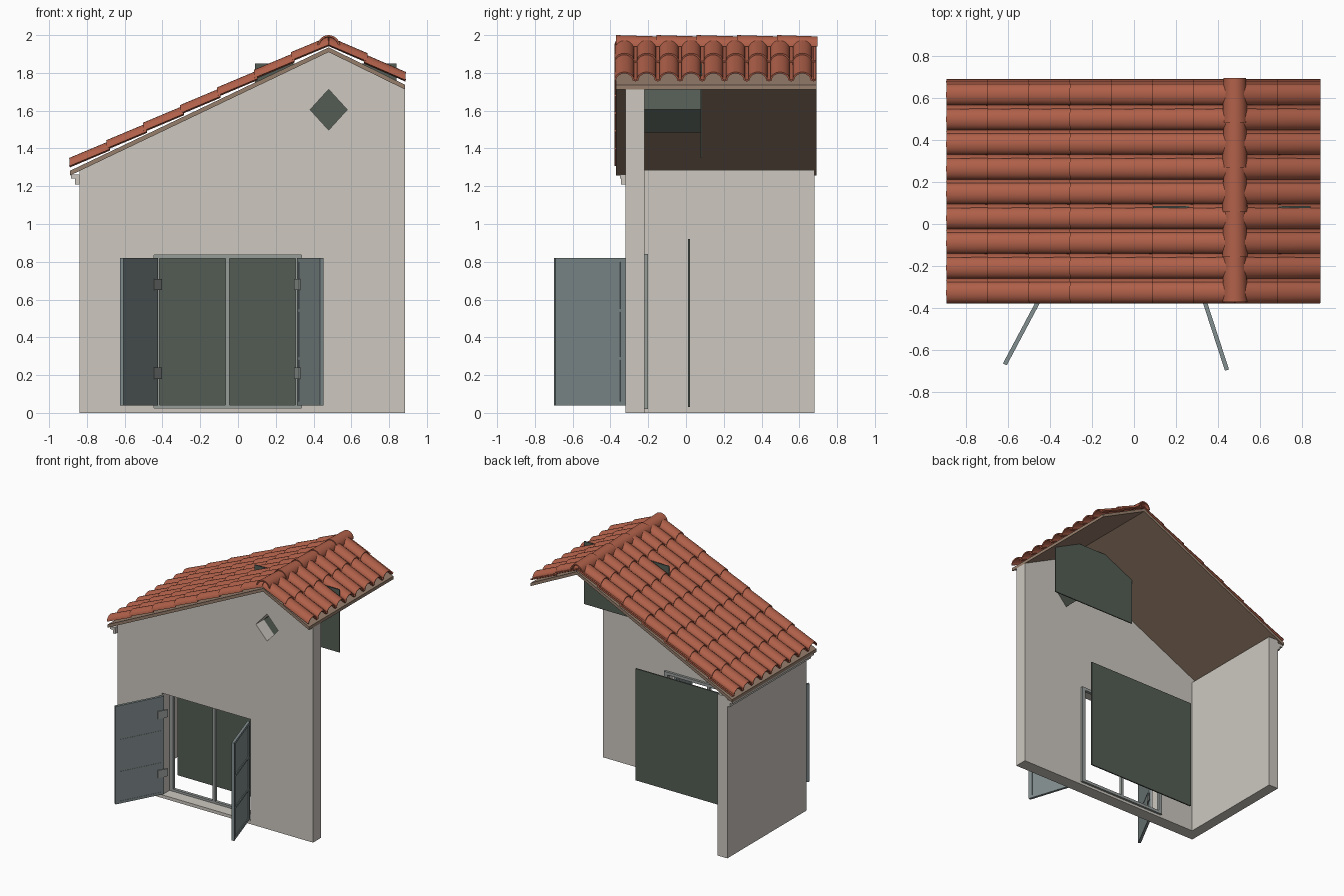
import bpy, bmesh, math
from mathutils import Matrix, Vector

cube = bpy.data.objects.get("Cube")
if cube:
    bpy.data.objects.remove(cube, do_unlink=True)


def material(name, rgb):
    """Flat colour from 0-255 screen values."""
    lin = [((c / 255 + 0.055) / 1.055) ** 2.4 for c in rgb] + [1]
    m = bpy.data.materials.new(name)
    m.diffuse_color = lin
    m.use_nodes = True
    m.node_tree.nodes["Principled BSDF"].inputs["Base Color"].default_value = lin
    return m


PLASTER = material("plaster", (205, 200, 192))
TIMBER = material("roof timber", (150, 126, 108))
TILE = material("terracotta", (176, 96, 73))
DARK = material("dark green", (84, 92, 84))
SHUTTER = material("blue grey paint", (130, 142, 143))
FRAME = material("grey frame paint", (152, 158, 154))


def finish(bm, name, mat, normals=True):
    if normals:
        bmesh.ops.recalc_face_normals(bm, faces=bm.faces)
    me = bpy.data.meshes.new(name)
    bm.to_mesh(me)
    bm.free()
    me.materials.append(mat)
    ob = bpy.data.objects.new(name, me)
    bpy.context.scene.collection.objects.link(ob)
    return ob


def add_box(bm, x, y, z):
    centre = Vector([(a + b) / 2 for a, b in (x, y, z)])
    size = [abs(b - a) for a, b in (x, y, z)]
    bmesh.ops.create_cube(bm, size=1, matrix=Matrix.Translation(centre) @ Matrix.Diagonal((*size, 1)))


def boxes(name, mat, *parts):
    bm = bmesh.new()
    for p in parts:
        add_box(bm, *p)
    return finish(bm, name, mat)


def prism(name, mat, loops, y0, y1):
    """Outline (with optional holes) in x-z, extruded along y."""
    bm = bmesh.new()
    edges = []
    for loop in loops:
        vs = [bm.verts.new((x, y0, z)) for x, z in loop]
        edges += [bm.edges.new((vs[i - 1], vs[i])) for i in range(len(vs))]
    bmesh.ops.triangle_fill(bm, use_beauty=True, edges=edges)
    ext = bmesh.ops.extrude_face_region(bm, geom=bm.faces[:])
    verts = [g for g in ext["geom"] if isinstance(g, bmesh.types.BMVert)]
    bmesh.ops.translate(bm, vec=(0, y1 - y0, 0), verts=verts)
    return finish(bm, name, mat)


def smooth(ob, angle=35):
    bpy.ops.object.select_all(action='DESELECT')
    ob.select_set(True)
    bpy.context.view_layer.objects.active = ob
    for m in list(ob.modifiers):
        bpy.ops.object.modifier_apply(modifier=m.name)
    bpy.ops.object.shade_smooth_by_angle(angle=math.radians(angle))


# Main dimensions
RIDGE_X, RIDGE_Z = 0.48, 1.91
LEFT, RIGHT, EAVE = -0.84, 0.885, -0.89
FRONT, INNER, BACK = -0.32, -0.22, 0.68
ROOF_Y0, ROOF_Y1 = -0.37, 0.69
SLAB = 0.025


def under(x):
    """Height of the roof underside."""
    return RIDGE_Z - abs(x - RIDGE_X) * (0.477 if x < RIDGE_X else 0.49)


def diamond(r):
    return [(RIDGE_X - 0.91 * r, 1.605), (RIDGE_X, 1.605 - r),
            (RIDGE_X + 0.91 * r, 1.605), (RIDGE_X, 1.605 + r)]


# Walls
WX0, WX1, WZ0, WZ1 = -0.445, 0.335, 0.025, 0.835
window_hole = [(WX0, WZ0), (WX1, WZ0), (WX1, WZ1), (WX0, WZ1)]
gable = [(LEFT, 0), (RIGHT, 0), (RIGHT, under(RIGHT)), (RIDGE_X, RIDGE_Z), (LEFT, under(LEFT))]
prism("front_wall", PLASTER, [gable, window_hole, diamond(0.108)], FRONT, INNER)
boxes("side_wall", PLASTER, ((LEFT, LEFT + 0.085), (INNER, BACK), (0, 1.286)))

# Stepped cornice below the long eave
boxes("eave_cornice", PLASTER,
      ((-0.885, LEFT), (-0.35, BACK), (1.24, 1.262)),
      ((-0.862, LEFT), (-0.345, BACK), (1.21, 1.24)))

# Roof deck
xs = (EAVE, RIDGE_X, RIGHT)
deck = [(x, under(x)) for x in xs] + [(x, under(x) + SLAB) for x in reversed(xs)]
prism("roof_deck", TIMBER, [deck], ROOF_Y0, ROOF_Y1)

# Tile cross-section: barrels joined by narrow troughs
COLUMNS, BARREL, STEPS = 9, 0.74, 10
pitch = (ROOF_Y1 - ROOF_Y0) / COLUMNS
section = []
for c in range(COLUMNS):
    y = ROOF_Y0 + c * pitch
    for i in range(STEPS + 1):
        a = math.pi * i / STEPS
        section.append((y + pitch * BARREL * (1 - math.cos(a)) / 2, 0.006 + 0.036 * math.sin(a)))
    section.append((y + pitch * (1 + BARREL) / 2, 0))
section.append((ROOF_Y1, 0.006))


def tile_slope(name, eave_x, rows):
    bm = bmesh.new()
    step = (RIDGE_X - eave_x) / rows
    for r in range(rows):
        low = eave_x + r * step
        high = low + step * (1.08 if r < rows - 1 else 1)
        lines = []
        for x, lift in ((low, 0.018), (high, 0.006)):
            z = under(x) + SLAB + lift
            lines.append([bm.verts.new((x, y, z + h)) for y, h in section])
        for i in range(len(section) - 1):
            f = bm.faces.new((lines[0][i], lines[1][i], lines[1][i + 1], lines[0][i + 1]))
            f.normal_update()
            if f.normal.z < 0:
                f.normal_flip()
    ob = finish(bm, name, TILE, normals=False)
    mod = ob.modifiers.new("thickness", 'SOLIDIFY')
    mod.thickness, mod.offset = 0.009, 1
    smooth(ob)


tile_slope("long_slope_tiles", EAVE, 7)
tile_slope("short_slope_tiles", RIGHT, 2)

# Tapered ridge caps
bm = bmesh.new()
CAPS = 5
cap_len = (ROOF_Y1 + 0.005 - ROOF_Y0) / CAPS
for k in range(CAPS):
    y0 = ROOF_Y0 + k * cap_len
    rings = []
    for y, r in ((y0, 0.06), (y0 + cap_len * 1.05 if k < CAPS - 1 else y0 + cap_len, 0.053)):
        for rad in (r, r - 0.01):
            rings.append([bm.verts.new((RIDGE_X - rad * math.cos(math.pi * i / 14), y,
                                        1.94 + rad * math.sin(math.pi * i / 14))) for i in range(15)])
    a, b, c, d = rings
    for p, q in ((a, c), (b, d), (a, b), (c, d)):
        for i in range(14):
            bm.faces.new((p[i], p[i + 1], q[i + 1], q[i]))
    for i in (0, 14):
        bm.faces.new((a[i], b[i], d[i], c[i]))
smooth(finish(bm, "ridge_caps", TILE))

# Dark panels behind the openings, and the duct of the small window
boxes("window_backing", DARK, ((-0.54, 0.43), (0.01, 0.02), (0.03, 0.92)))
boxes("gable_backing", DARK, ((0.09, 0.84), (0.077, 0.085), (1.35, 1.85)))
prism("gable_window_duct", DARK, [diamond(0.12), diamond(0.109)], INNER, 0.077)

# Window frame with a centre post and two sashes
FY = (-0.226, -0.202)
MID = (WX0 + WX1) / 2
boxes("window_frame", FRAME,
      ((WX0, WX0 + 0.03), FY, (WZ0, WZ1)), ((WX1 - 0.03, WX1), FY, (WZ0, WZ1)),
      ((MID - 0.01, MID + 0.01), FY, (WZ0, WZ1)),
      ((WX0, WX1), FY, (WZ0 - 0.005, WZ0 + 0.018)), ((WX0, WX1), FY, (WZ1 - 0.018, WZ1 + 0.005)))


def shutter(name, hinge, side, degrees):
    """Open leaf: plain board with a raised three-panel frame outside."""
    W, z0, z1, w = 0.39, 0.04, 0.82, 0.028
    face = (-0.012, 0.008)
    parts = [((0, side * W), (-0.005, 0.006), (z0, z1))]
    for s in (0, W - w):
        parts.append(((side * s, side * (s + w)), face, (z0, z1)))
    for z, h in ((z0, 0.02), (0.28, 0.015), (0.535, 0.015), (z1 - 0.02, 0.02)):
        parts.append(((side * w, side * (W - w)), face, (z, z + h)))
    leaf = boxes(name, SHUTTER, *parts)
    pins = boxes(name + "_hinges", FRAME,
                 *[((-side * 0.03, side * 0.05), (0.006, 0.014), (z, z + 0.06)) for z in (0.18, 0.65)])
    for ob in (leaf, pins):
        ob.location = (*hinge, 0)
        ob.rotation_euler.z = math.radians(degrees)


shutter("right_shutter", (-0.43, -0.325), 1, -118)
shutter("left_shutter", (0.32, -0.325), -1, 108)
